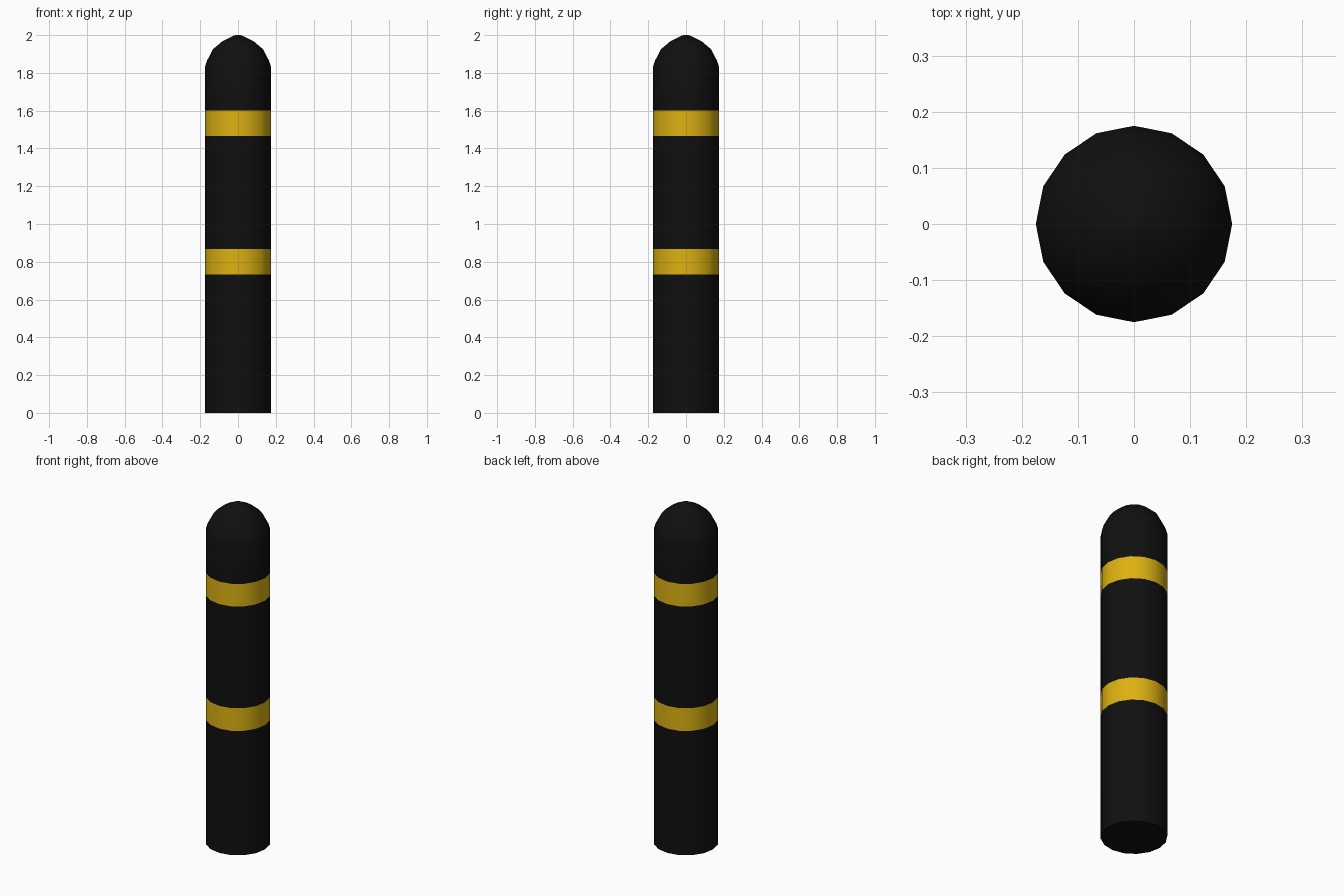
import bpy, bmesh, math

cube = bpy.data.objects.get("Cube")
if cube:
    bpy.data.objects.remove(cube)

SIDES, RADIUS = 16, 0.175


def material(name, rgb):
    m = bpy.data.materials.new(name)
    m.use_nodes = True
    m.diffuse_color = (*rgb, 1)
    bsdf = m.node_tree.nodes["Principled BSDF"]
    bsdf.inputs["Base Color"].default_value = (*rgb, 1)
    bsdf.inputs["Roughness"].default_value = 0.8
    return m


black = material("black", (0.005, 0.005, 0.005))
yellow = material("yellow", (0.72, 0.44, 0.006))

# Profile of the post: shaft with band edges, then the rounded cap
bands = [(0.733, 0.867), (1.467, 1.6)]
shaft = [(RADIUS, z) for z in (0, *bands[0], *bands[1], 1.83)]
cap = [(0.165, 1.863), (0.132, 1.926), (0.083, 1.967), (0.02, 1.999)]

# Revolve the profile
bm = bmesh.new()
rings = []
for r, z in shaft + cap:
    angles = [math.tau * i / SIDES for i in range(SIDES)]
    rings.append([bm.verts.new((r * math.cos(a), r * math.sin(a), z)) for a in angles])
for low, high in zip(rings, rings[1:]):
    for i in range(SIDES):
        j = (i + 1) % SIDES
        bm.faces.new((low[i], low[j], high[j], high[i]))
bm.faces.new(rings[0][::-1])
tip = bm.verts.new((0, 0, 2))
for i in range(SIDES):
    bm.faces.new((rings[-1][i], rings[-1][(i + 1) % SIDES], tip))

# Yellow reflective bands by height
for f in bm.faces:
    z = f.calc_center_median().z
    f.material_index = int(any(a < z < b for a, b in bands))

mesh = bpy.data.meshes.new("bollard_post")
bm.to_mesh(mesh)
bm.free()
mesh.materials.append(black)
mesh.materials.append(yellow)
post = bpy.data.objects.new("bollard_post", mesh)
bpy.context.collection.objects.link(post)

# Smooth sides, crisp base edge
bpy.ops.object.select_all(action="DESELECT")
post.select_set(True)
bpy.context.view_layer.objects.active = post
bpy.ops.object.shade_smooth_by_angle(angle=math.radians(40))
